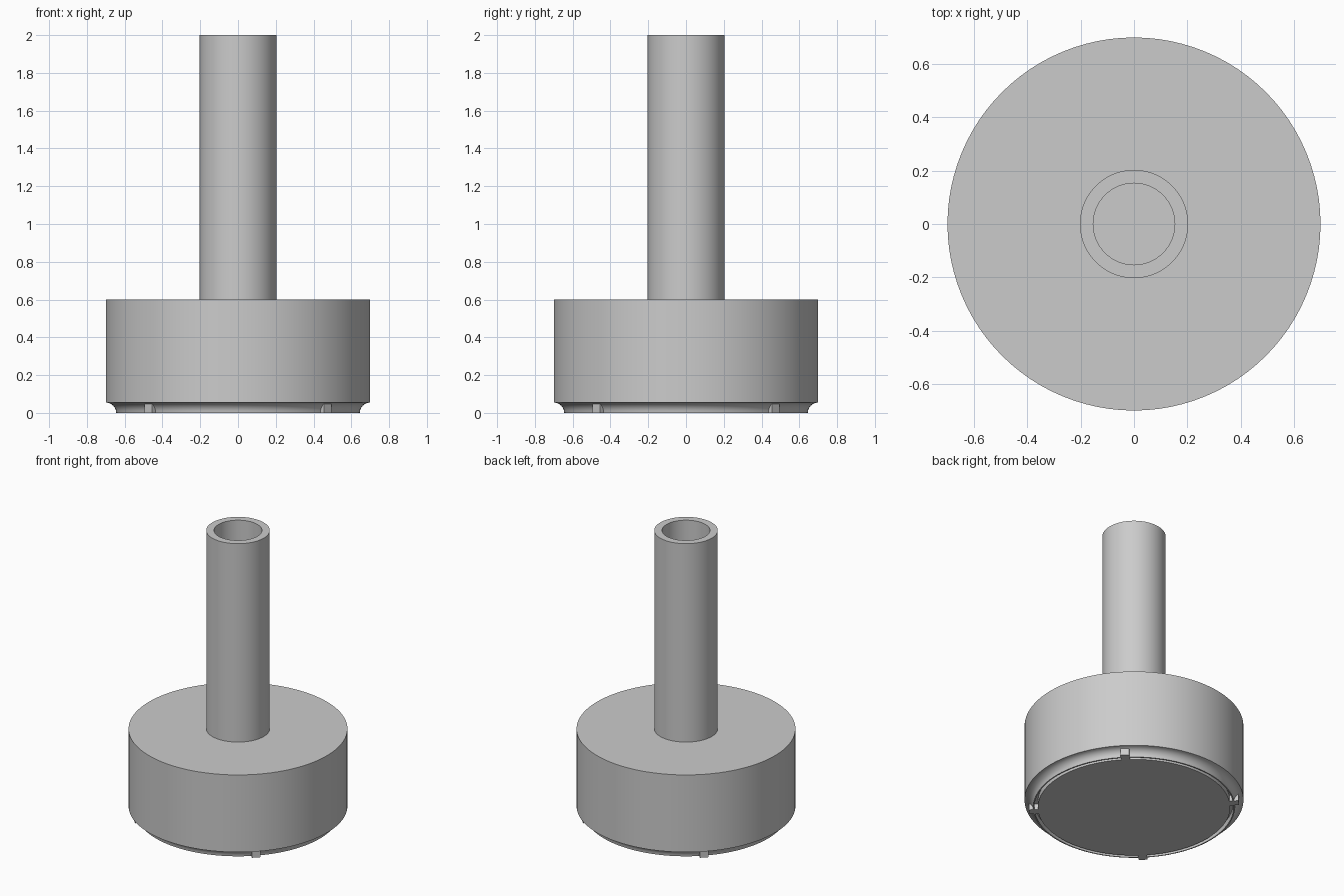
import bpy
import bmesh
from math import cos, sin, pi, radians
from mathutils import Matrix, Vector

cube = bpy.data.objects.get("Cube")
if cube:
    bpy.data.objects.remove(cube, do_unlink=True)

SEGMENTS = 96

grey = bpy.data.materials.new("plain_grey")
grey.use_nodes = True
colour = (0.6, 0.6, 0.6, 1)
grey.diffuse_color = colour
grey.node_tree.nodes["Principled BSDF"].inputs["Base Color"].default_value = colour


def finish(name, bm):
    """Turn a bmesh into a smooth-shaded object with sharp edges kept."""
    bmesh.ops.remove_doubles(bm, verts=bm.verts, dist=0.0001)
    bmesh.ops.recalc_face_normals(bm, faces=bm.faces)
    mesh = bpy.data.meshes.new(name)
    bm.to_mesh(mesh)
    bm.free()
    mesh.materials.append(grey)
    obj = bpy.data.objects.new(name, mesh)
    bpy.context.collection.objects.link(obj)
    bpy.ops.object.select_all(action="DESELECT")
    obj.select_set(True)
    bpy.context.view_layer.objects.active = obj
    bpy.ops.object.shade_smooth_by_angle(angle=radians(30))
    return obj


def lathe(name, profile):
    """Revolve (radius, height) points around the z axis."""
    bm = bmesh.new()
    verts = [bm.verts.new((r, 0, z)) for r, z in profile]
    edges = [bm.edges.new(pair) for pair in zip(verts, verts[1:])]
    bmesh.ops.spin(bm, geom=verts + edges, cent=(0, 0, 0), axis=(0, 0, 1),
                   angle=2 * pi, steps=SEGMENTS, use_merge=True)
    return finish(name, bm)


# Round head: flat top, straight wall, concave flare to a thin lip, groove, flat base
rim, lip, floor = 0.7, 0.645, 0.055
flare = [(rim - (rim - lip) * sin(a), floor * (1 - 0.0) - floor * (1 - cos(a)))
         for a in [i * pi / 12 for i in range(7)]]
lathe("head", [(0, 0.6), (rim, 0.6)] + flare +
      [(0.637, 0), (0.637, 0.04), (0.615, 0.04), (0.615, 0), (0, 0)])

# Hollow shaft, open at the top
lathe("shaft", [(0.203, 0.6), (0.203, 2), (0.153, 2), (0.153, 0.601), (0, 0.601)])

# Four small tabs bridging the groove on the diagonals
inner, outer, width, height = 0.61, 0.673, 0.056, 0.05
bm = bmesh.new()
for i in range(4):
    place = (Matrix.Rotation(pi / 4 + i * pi / 2, 4, "Z")
             @ Matrix.Translation(Vector(((inner + outer) / 2, 0, height / 2)))
             @ Matrix.Diagonal((outer - inner, width, height, 1)))
    bmesh.ops.create_cube(bm, size=1, matrix=place)
finish("rim_tabs", bm)
